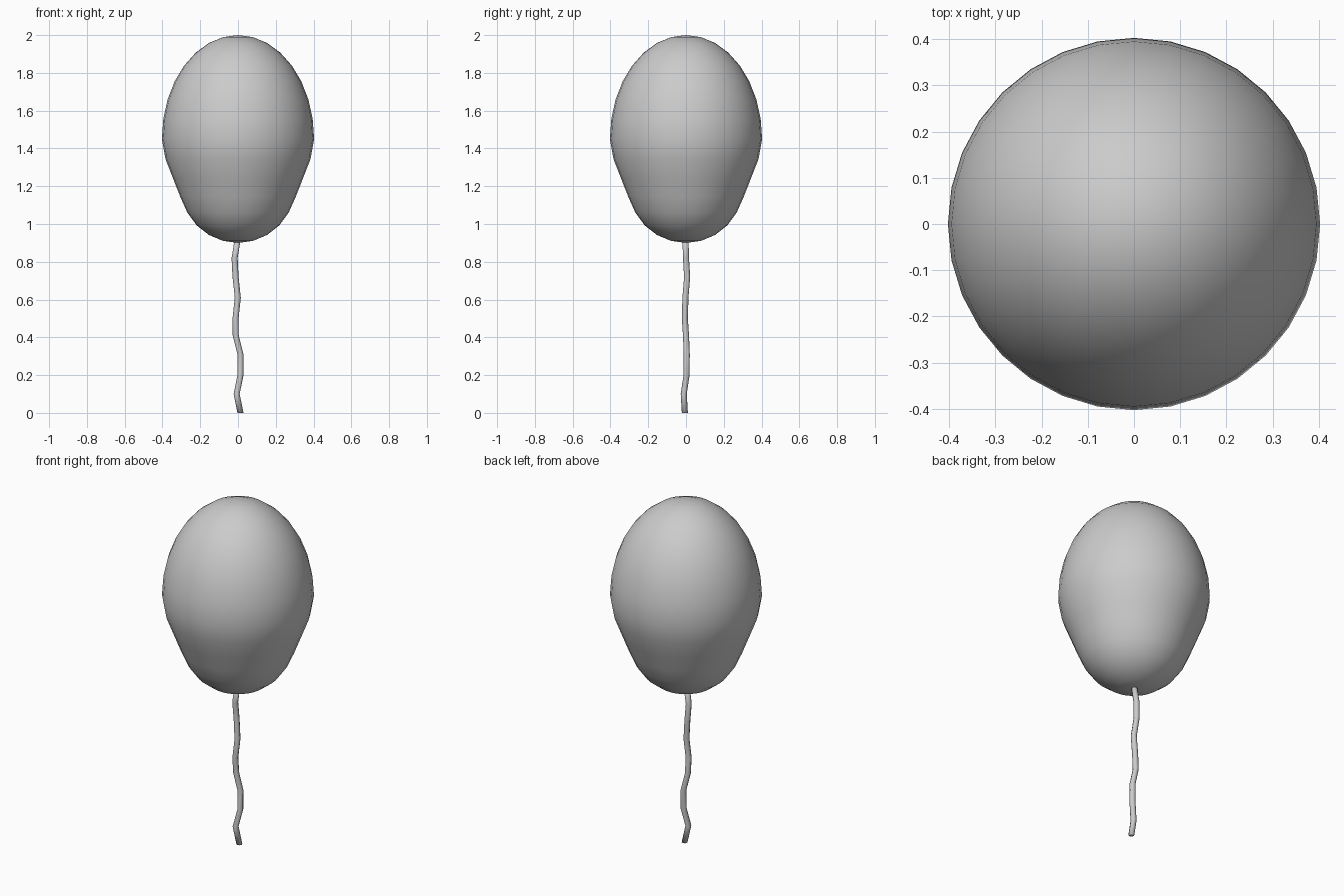
import bpy, bmesh
from math import sin, cos, pi
from mathutils import Vector

cube = bpy.data.objects.get("Cube")
if cube:
    bpy.data.objects.remove(cube, do_unlink=True)

# One plain grey for everything
grey = bpy.data.materials.new("plain grey")
grey.use_nodes = True
colour = (0.6, 0.6, 0.6, 1)
grey.diffuse_color = colour
grey.node_tree.nodes["Principled BSDF"].inputs["Base Color"].default_value = colour


def finish(name, bm):
    bmesh.ops.recalc_face_normals(bm, faces=bm.faces)
    for face in bm.faces:
        face.smooth = True
    mesh = bpy.data.meshes.new(name)
    bm.to_mesh(mesh)
    bm.free()
    mesh.materials.append(grey)
    obj = bpy.data.objects.new(name, mesh)
    bpy.context.collection.objects.link(obj)
    return obj


# Balloon: a tall sphere, slightly pinched towards its neck
bm = bmesh.new()
bmesh.ops.create_uvsphere(bm, u_segments=32, v_segments=16, radius=1)
for v in bm.verts:
    pinch = 1 - 0.09 * sin(pi * -v.co.z) ** 2 if v.co.z < 0 else 1
    v.co = Vector((v.co.x * 0.403 * pinch, v.co.y * 0.403 * pinch,
                   1.45 + v.co.z * 0.55))
finish("balloon", bm)

# String: a wavy tube, bottom to top
path = [(0.013, -0.006, 0), (-0.007, -0.012, 0.1), (0.013, 0.003, 0.2),
        (0.013, 0.004, 0.31), (-0.012, 0, 0.41), (-0.013, -0.006, 0.5),
        (-0.001, -0.003, 0.61), (-0.013, 0.006, 0.72),
        (-0.018, 0, 0.82), (0, -0.003, 0.93)]
sides, radius = 8, 0.016
bm = bmesh.new()
rings = []
for x, y, z in path:
    rings.append([bm.verts.new((x + radius * cos(2 * pi * i / sides),
                                y + radius * sin(2 * pi * i / sides), z))
                  for i in range(sides)])
for low, high in zip(rings, rings[1:]):
    for i in range(sides):
        j = (i + 1) % sides
        bm.faces.new((low[i], low[j], high[j], high[i]))
bm.faces.new(rings[0])
bm.faces.new(rings[-1])
finish("string", bm)
